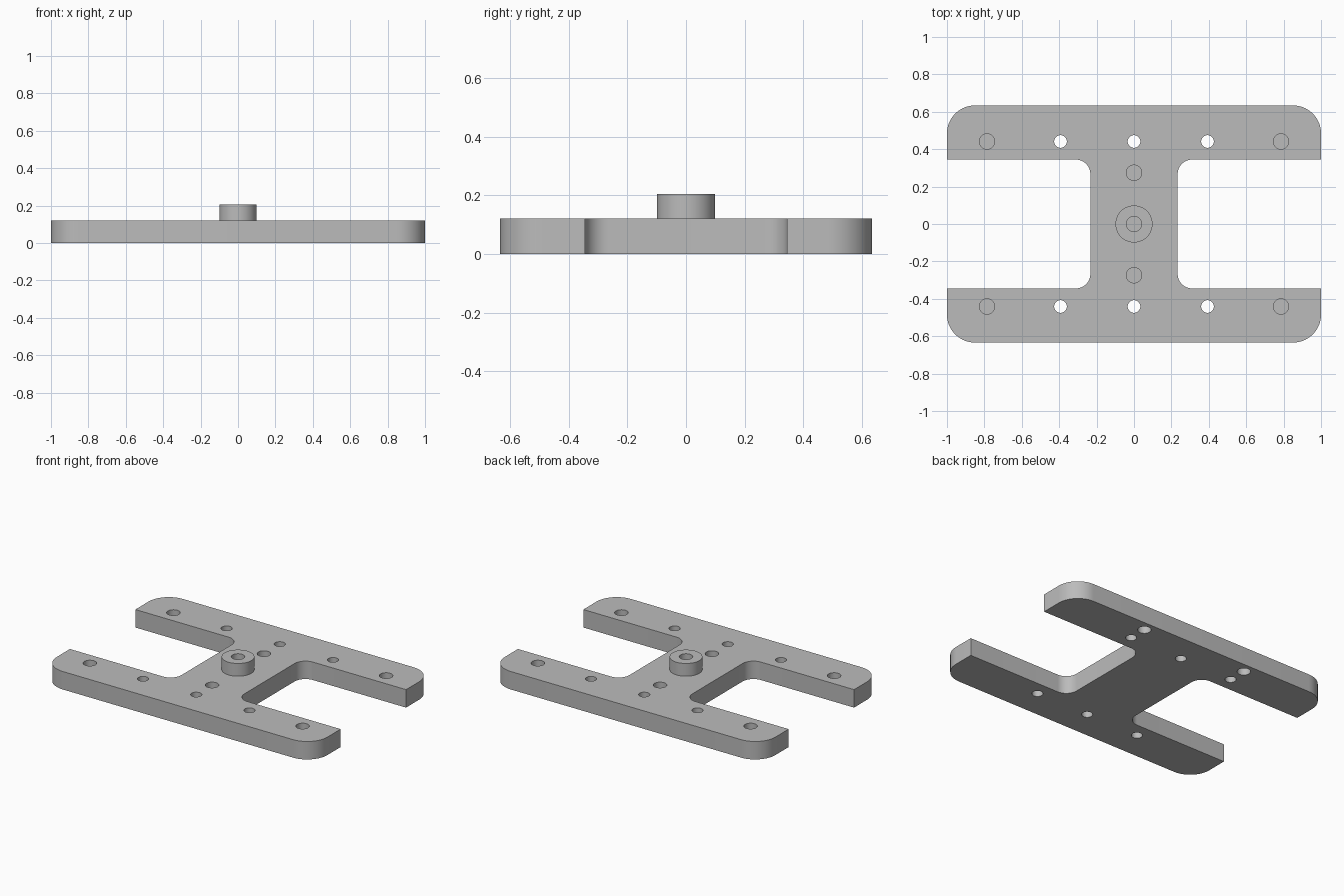
import bpy
import bmesh
from math import cos, sin, pi, radians
from mathutils import Matrix, Vector

cube = bpy.data.objects.get("Cube")
if cube:
    bpy.data.objects.remove(cube, do_unlink=True)

THICK = 0.12      # plate thickness
TOP = 0.205       # top of the boss
ROW = 0.441       # distance of the hole rows from the middle
STEP = 0.393      # spacing of the holes along a row

grey = bpy.data.materials.new("plain grey")
grey.use_nodes = True
colour = (0.5, 0.5, 0.5, 1)
grey.diffuse_color = colour
grey.node_tree.nodes["Principled BSDF"].inputs["Base Color"].default_value = colour


def make_object(name, bm):
    bmesh.ops.recalc_face_normals(bm, faces=bm.faces)
    mesh = bpy.data.meshes.new(name)
    bm.to_mesh(mesh)
    bm.free()
    mesh.materials.append(grey)
    obj = bpy.data.objects.new(name, mesh)
    bpy.context.collection.objects.link(obj)
    return obj


def add_cylinder(bm, x, y, radius, z0, z1, sides=48):
    bmesh.ops.create_cone(bm, cap_ends=True, segments=sides, radius1=radius,
                          radius2=radius, depth=z1 - z0,
                          matrix=Matrix.Translation((x, y, (z0 + z1) / 2)))


def arc(cx, cy, radius, start, end, steps=14):
    angles = [radians(start + (end - start) * i / steps) for i in range(steps + 1)]
    return [(cx + radius * cos(a), cy + radius * sin(a)) for a in angles]


# H-shaped plate: one quarter of the outline, mirrored round
quarter = ([(1, 0.345)] + arc(0.85, 0.484, 0.15, 0, 90))
quarter = arc(0.313, 0.265, 0.08, 180, 90) + quarter
upper = quarter + [(-x, y) for x, y in reversed(quarter)]
outline = upper + [(-x, -y) for x, y in upper]
bm = bmesh.new()
face = bm.faces.new([bm.verts.new((x, y, 0)) for x, y in outline])
walls = bmesh.ops.extrude_face_region(bm, geom=[face])
bmesh.ops.translate(bm, vec=Vector((0, 0, THICK)),
                    verts=[v for v in walls["geom"] if isinstance(v, bmesh.types.BMVert)])
plate = make_object("mounting_plate", bm)

# Round boss in the middle
bm = bmesh.new()
add_cylinder(bm, 0, 0, 0.099, THICK, TOP, 64)
boss = make_object("centre_boss", bm)

# Hole cutters
bm = bmesh.new()
for side in (-1, 1):
    for i in (-1, 0, 1):
        add_cylinder(bm, i * STEP, side * ROW, 0.034, -0.1, 0.3)     # through holes
    for x in (-2 * STEP, 2 * STEP):
        add_cylinder(bm, x, side * ROW, 0.041, 0.04, 0.3)            # blind end holes
    add_cylinder(bm, 0, side * 0.274, 0.041, 0.04, 0.3)              # blind web holes
    add_cylinder(bm, side * STEP, 0.566, 0.041, -0.1, 0.08)          # blind holes underneath
add_cylinder(bm, 0, 0, 0.041, 0.08, 0.3)                             # boss bore
cutter = make_object("hole_cutter", bm)
cutter.hide_render = True

# Drill and shade the parts
for obj in (plate, boss):
    bpy.ops.object.select_all(action="DESELECT")
    obj.select_set(True)
    bpy.context.view_layer.objects.active = obj
    cut = obj.modifiers.new("holes", "BOOLEAN")
    cut.operation = "DIFFERENCE"
    cut.solver = "EXACT"
    cut.object = cutter
    bpy.ops.object.modifier_apply(modifier=cut.name)
    bpy.ops.object.shade_smooth_by_angle(angle=radians(30))
bpy.data.objects.remove(cutter, do_unlink=True)
